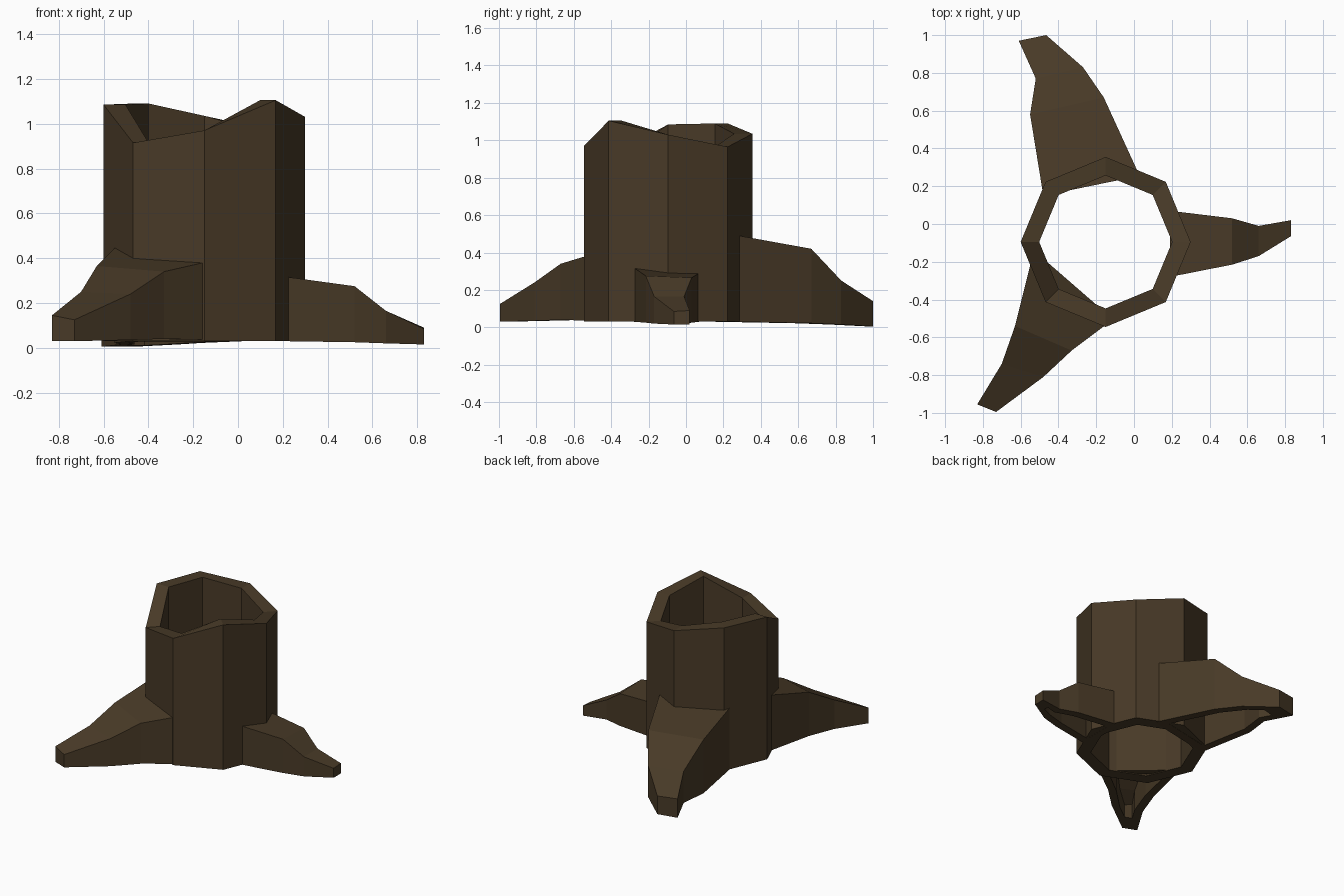
import bpy, math
from mathutils import Vector

if "Cube" in bpy.data.objects:
    bpy.data.objects.remove(bpy.data.objects["Cube"])

bark = bpy.data.materials.new("dark brown bark")
bark.diffuse_color = (0.065, 0.042, 0.020, 1)
bark.use_nodes = True
bark.node_tree.nodes["Principled BSDF"].inputs["Base Color"].default_value = bark.diffuse_color


def make(name, verts, faces):
    me = bpy.data.meshes.new(name)
    me.from_pydata([tuple(v) for v in verts], [], faces)
    me.materials.append(bark)
    ob = bpy.data.objects.new(name, me)
    bpy.context.collection.objects.link(ob)
    bpy.ops.object.select_all(action='DESELECT')
    ob.select_set(True)
    bpy.context.view_layer.objects.active = ob
    bpy.ops.object.mode_set(mode='EDIT')
    bpy.ops.mesh.select_all(action='SELECT')
    bpy.ops.mesh.normals_make_consistent(inside=False)
    bpy.ops.object.mode_set(mode='OBJECT')
    return ob


# Hollow eight-sided trunk with a broken, uneven rim (heights start at +x)
rim = [1.03, 0.965, 1.035, 1.09, 1.085, 0.915, 0.97, 1.105]
CX, CY, BASE = -0.15, -0.095, 0.03
verts, faces = [], []
for i, h in enumerate(rim):
    a = i * math.pi / 4
    for r, z in ((0.45, BASE), (0.45, h), (0.352, h), (0.352, BASE)):
        verts.append((CX + r * math.cos(a), CY + r * math.sin(a), z))
for i in range(8):
    j = (i + 1) % 8
    for k in range(4):
        m = (k + 1) % 4
        faces.append((i * 4 + k, j * 4 + k, j * 4 + m, i * 4 + m))
make("trunk", verts, faces)


# Roots: boxy lofts, hollow underneath.
# Each station is (left x, left y, left top, right x, right y, right top, bottom)
def root(name, stations, wall=0.06):
    outer = []
    for lx, ly, lz, rx, ry, rz, b in stations:
        outer.append([Vector((lx, ly, b)), Vector((lx, ly, lz)),
                      Vector((rx, ry, rz)), Vector((rx, ry, b))])
    n = len(outer)
    # inner cavity stations, inset sideways and below the top
    cavity = outer[:-1] + [[p.lerp(q, 0.45) for p, q in zip(outer[-2], outer[-1])]]
    inner = []
    for bl, tl, tr, br in cavity:
        w = (br - bl).length
        side = (br - bl).normalized() * min(wall, w * 0.36)
        drop = min(wall, (tl.z - bl.z) * 0.5)
        d = Vector((0, 0, -drop))
        inner.append([bl + side, tl + side + d, tr - side + d, br - side])
    # keep the cavity just off the trunk end
    inner[0] = [p.lerp(q, 0.15) for p, q in zip(inner[0], inner[1])]
    verts = [p for ring in outer + inner for p in ring]
    O = lambda i, k: i * 4 + k
    I = lambda i, k: (n + i) * 4 + k
    faces = [[O(0, k) for k in range(4)], [O(n - 1, k) for k in range(4)],
             [I(0, k) for k in range(4)], [I(n - 1, k) for k in range(4)]]
    for i in range(n - 1):
        for k in range(3):
            faces.append((O(i, k), O(i + 1, k), O(i + 1, k + 1), O(i, k + 1)))
            faces.append((I(i, k), I(i + 1, k), I(i + 1, k + 1), I(i, k + 1)))
        for k in (0, 3):
            faces.append((O(i, k), O(i + 1, k), I(i + 1, k), I(i, k)))
    for i in (0, n - 1):
        faces.append((O(i, 0), I(i, 0), I(i, 3), O(i, 3)))
    make(name, verts, faces)


root("right_root", [
    (0.19, 0.07, 0.29, 0.19, -0.28, 0.32, 0.03),
    (0.52, 0.03, 0.265, 0.52, -0.215, 0.275, 0.025),
    (0.66, -0.01, 0.165, 0.66, -0.17, 0.165, 0.02),
    (0.83, 0.02, 0.09, 0.83, -0.065, 0.085, 0.015)])

root("back_root", [
    (-0.48, 0.15, 0.49, 0.03, 0.255, 0.495, 0.03),
    (-0.55, 0.58, 0.42, -0.16, 0.67, 0.42, 0.022),
    (-0.52, 0.77, 0.25, -0.27, 0.83, 0.25, 0.015),
    (-0.61, 0.97, 0.145, -0.465, 1.0, 0.14, 0.005)])

root("front_root", [
    (-0.53, -0.14, 0.465, -0.11, -0.505, 0.39, 0.035),
    (-0.63, -0.54, 0.365, -0.33, -0.67, 0.34, 0.04),
    (-0.70, -0.74, 0.25, -0.48, -0.81, 0.24, 0.035),
    (-0.83, -0.955, 0.145, -0.73, -0.995, 0.125, 0.03)])
